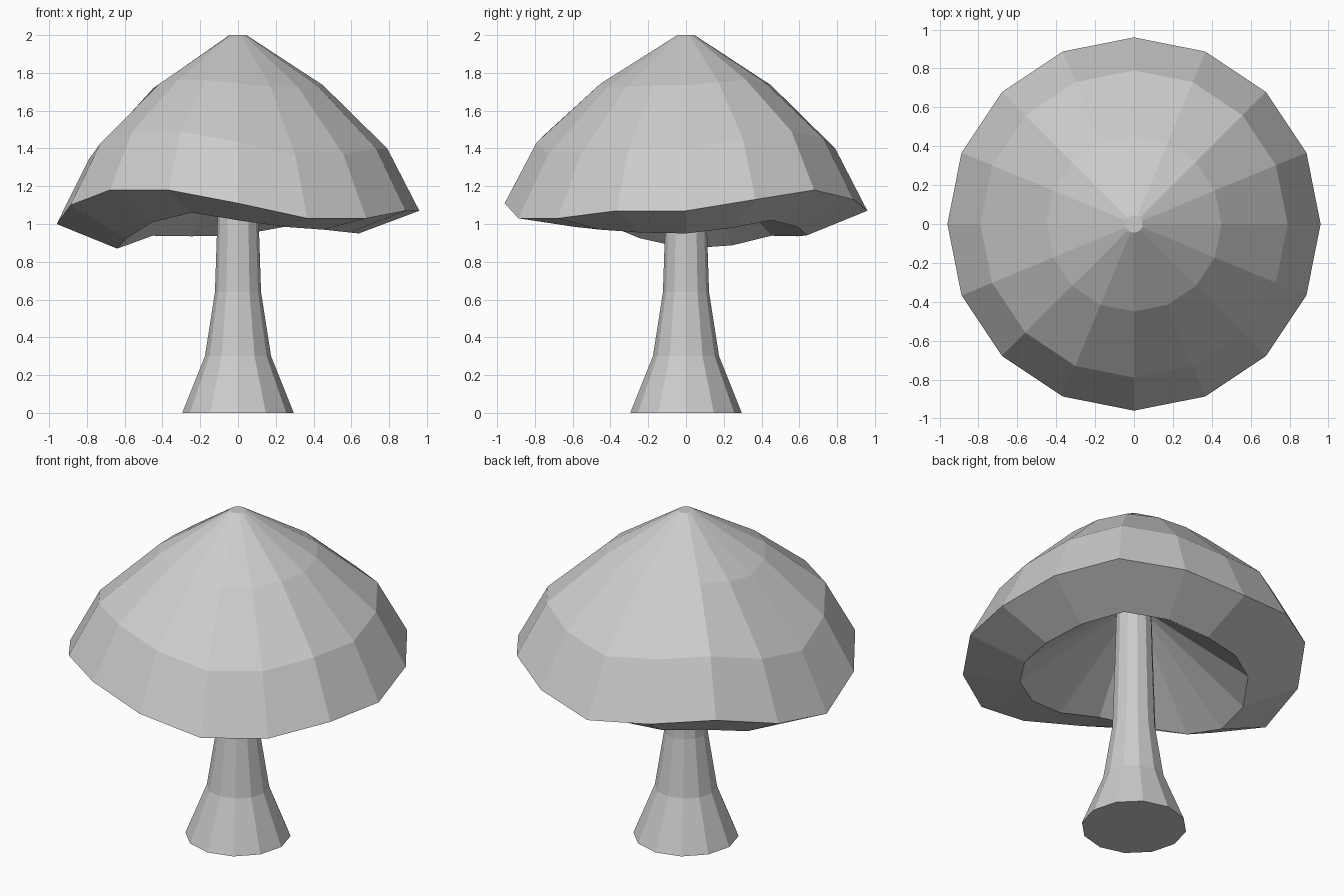
import bpy, bmesh
from math import cos, sin, tau

if "Cube" in bpy.data.objects:
    bpy.data.objects.remove(bpy.data.objects["Cube"])

# Wavy heights around the cap, counter-clockwise from +x
RIM = [1.07, 1.13, 1.18, 1.13, 1.07, 1.115, 1.143, 1.06,
       1.0, 1.10, 1.18, 1.18, 1.11, 1.03, 1.03, 1.07]
LIP = [.95, .98, 1.02, .985, .94, .935, .938, .887,
       .87, .925, 1.01, 1.06, 1.02, .985, .97, .955]


def loft(name, rings):
    """Skin a list of (radius, heights) rings, closing both ends."""
    bm = bmesh.new()
    loops = []
    for radius, heights in rings:
        n = len(heights)
        loops.append([bm.verts.new((radius * cos(tau * i / n), radius * sin(tau * i / n), z))
                      for i, z in enumerate(heights)])
    for a, b in zip(loops, loops[1:]):
        for i in range(n):
            j = (i + 1) % n
            bm.faces.new((a[i], a[j], b[j], b[i]))
    bm.faces.new(loops[0][::-1])
    bm.faces.new(loops[-1])
    bmesh.ops.recalc_face_normals(bm, faces=bm.faces)
    mesh = bpy.data.meshes.new(name)
    bm.to_mesh(mesh)
    bm.free()
    obj = bpy.data.objects.new(name, mesh)
    bpy.context.collection.objects.link(obj)
    return obj


def waved(z, amount):
    """Ring height that follows a fraction of the rim's wave."""
    return [z + amount * (h - 1.07) for h in RIM]


# Stem: flared 12-sided column
loft("stem", [(r, [z] * 12) for r, z in
              [(.295, 0), (.175, .30), (.122, .64), (.11, 1.0), (.10, 1.37)]])

# Cap: hollow underside, lip, wavy rim, dome
loft("cap", [(.10, [1.36] * 16), (.64, LIP), (.96, RIM),
             (.79, waved(1.40, .82)), (.45, waved(1.735, .25)), (.045, [2.0] * 16)])
